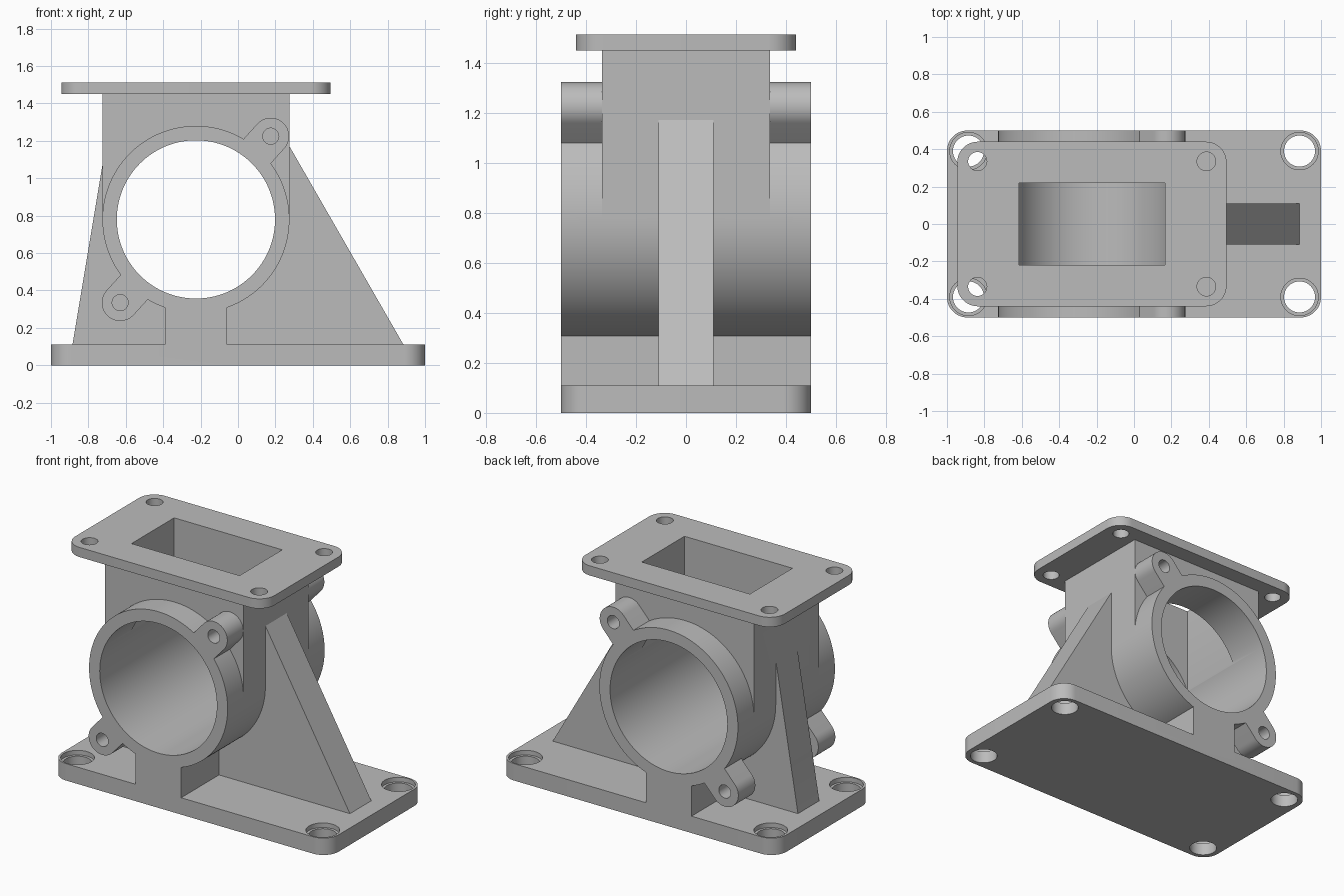
import bpy
import bmesh
from math import sin, cos, pi, radians, atan2, hypot

if "Cube" in bpy.data.objects:
    bpy.data.objects.remove(bpy.data.objects["Cube"], do_unlink=True)

CX, CZ = -0.225, 0.78        # bore axis
R_OUT, R_BORE = 0.5, 0.423
DEPTH = 0.5                  # half depth of tube and base
BODY = 0.335                 # half depth of upper body


def arc(x, y, r, start, end, n):
    return [(x + r * cos(radians(start + (end - start) * i / n)),
             y + r * sin(radians(start + (end - start) * i / n))) for i in range(n + 1)]


def circle(x, y, r, n=48):
    return arc(x, y, r, 0, 360, n)[:-1]


def rect(x0, x1, y0, y1):
    return [(x0, y0), (x1, y0), (x1, y1), (x0, y1)]


def rounded(x, hx, hy, r):
    pts = []
    for k, (sx, sy) in enumerate([(1, 1), (-1, 1), (-1, -1), (1, -1)]):
        pts += arc(x + sx * (hx - r), sy * (hy - r), r, 90 * k, 90 * k + 90, 12)
    return pts


def prism(name, pts, axis, lo, hi):
    """Extrude a profile along z (profile in x, y) or y (profile in x, z)."""
    bm = bmesh.new()
    place = (lambda p, t: (p[0], p[1], t)) if axis == "z" else (lambda p, t: (p[0], t, p[1]))
    face = bm.faces.new([bm.verts.new(place(p, lo)) for p in pts])
    grown = bmesh.ops.extrude_face_region(bm, geom=[face])
    for v in grown["geom"]:
        if isinstance(v, bmesh.types.BMVert):
            v.co["xyz".index(axis)] = hi
    bmesh.ops.recalc_face_normals(bm, faces=bm.faces)
    mesh = bpy.data.meshes.new(name)
    bm.to_mesh(mesh)
    bm.free()
    obj = bpy.data.objects.new(name, mesh)
    bpy.context.collection.objects.link(obj)
    return obj


def combine(target, tool, operation):
    mod = target.modifiers.new(tool.name, "BOOLEAN")
    mod.operation, mod.solver, mod.object = operation, "EXACT", tool
    bpy.context.view_layer.objects.active = target
    bpy.ops.object.modifier_apply(modifier=mod.name)
    bpy.data.objects.remove(tool, do_unlink=True)


# Base plate, tube, upper body, pedestal, ribs and top flange
housing = prism("bracket_housing", rounded(0, 1, DEPTH, 0.11), "z", 0, 0.11)
rib = [(-0.9, 0.05), (0.92, 0.05), (0.885, 0.11), (0.27, 1.18), (-0.715, 1.13), (-0.885, 0.11)]
parts = [
    prism("pedestal", rect(-0.39, -0.06, 0.05, 0.42), "y", -DEPTH, DEPTH),
    prism("ribs", rib, "y", -0.11, 0.11),
    prism("tube", circle(CX, CZ, R_OUT, 128), "y", -DEPTH, DEPTH),
    prism("upper_body", rect(CX - R_OUT, CX + R_OUT, CZ, 1.48), "y", -BODY, BODY),
    prism("top_flange", rounded(CX, 0.72, 0.44, 0.11), "z", 1.45, 1.513),
]

# Screw lugs on both tube ends, at opposite corners
lugs = [(0.175, 1.225), (-0.63, 0.335)]
for x, z in lugs:
    a = atan2(z - CZ, x - CX)
    deg = a * 180 / pi
    reach = hypot(x - CX, z - CZ) - 0.45
    outline = arc(x, z, 0.098, deg - 90, deg + 90, 24)
    outline += [(px - reach * cos(a), pz - reach * sin(a)) for px, pz in (outline[-1], outline[0])]
    for s in (-1, 1):
        parts.append(prism("lug", outline, "y", *sorted((s * (BODY - 0.01), s * DEPTH))))

for part in parts:
    combine(housing, part, "UNION")

# Bore and rectangular port
cuts = [
    prism("bore", circle(CX, CZ, R_BORE, 128), "y", -0.6, 0.6),
    prism("port", rect(CX - 0.39, CX + 0.39, -0.22, 0.22), "z", CZ, 1.6),
]
# Lug holes, flange holes and counterbored base holes
for s in (-1, 1):
    for x, z in lugs:
        cuts.append(prism("lug_hole", circle(x, z, 0.043, 32), "y",
                          *sorted((s * BODY, s * 0.6))))
    for t in (-1, 1):
        cuts.append(prism("flange_hole", circle(CX + t * 0.612, s * 0.335, 0.05, 32), "z", 1.4, 1.6))
        cuts.append(prism("base_hole", circle(t * 0.885, s * 0.39, 0.083), "z", -0.1, 0.2))
        cuts.append(prism("counterbore", circle(t * 0.885, s * 0.39, 0.1), "z", 0.08, 0.2))
for cut in cuts:
    combine(housing, cut, "DIFFERENCE")

# Material and shading
grey = bpy.data.materials.new("plain_grey")
grey.use_nodes = True
color = (0.5, 0.5, 0.5, 1)
grey.diffuse_color = color
grey.node_tree.nodes["Principled BSDF"].inputs["Base Color"].default_value = color
housing.data.materials.clear()
housing.data.materials.append(grey)
for f in housing.data.polygons:
    f.material_index = 0

bpy.ops.object.select_all(action="DESELECT")
housing.select_set(True)
bpy.context.view_layer.objects.active = housing
bpy.ops.object.shade_smooth_by_angle(angle=radians(25))
